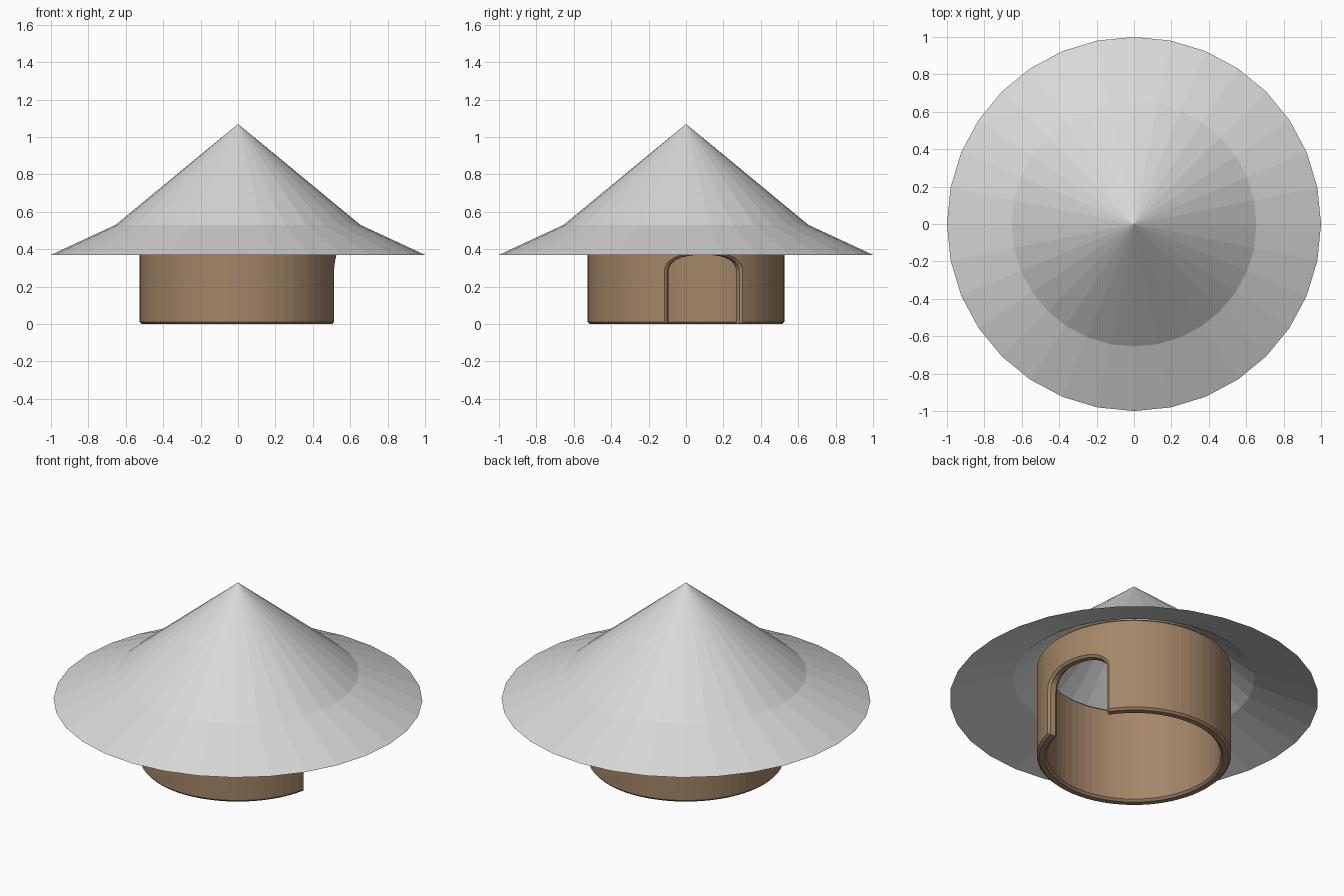
import bpy, bmesh, math

if "Cube" in bpy.data.objects:
    bpy.data.objects.remove(bpy.data.objects["Cube"])


def material(name, rgb):
    m = bpy.data.materials.new(name)
    m.diffuse_color = (*rgb, 1)
    m.use_nodes = True
    m.node_tree.nodes["Principled BSDF"].inputs["Base Color"].default_value = m.diffuse_color
    return m


def make_object(name, bm, mat=None):
    bmesh.ops.recalc_face_normals(bm, faces=bm.faces)
    mesh = bpy.data.meshes.new(name)
    bm.to_mesh(mesh)
    bm.free()
    obj = bpy.data.objects.new(name, mesh)
    bpy.context.collection.objects.link(obj)
    if mat:
        mesh.materials.append(mat)
    return obj


def lathe(profile, sides, closed=False):
    """Revolve (radius, z) points around z; radius 0 becomes a tip."""
    bm = bmesh.new()
    pts = [bm.verts.new((r, 0, z)) for r, z in profile]
    pairs = list(zip(pts, pts[1:])) + ([(pts[-1], pts[0])] if closed else [])
    edges = [bm.edges.new(p) for p in pairs]
    bmesh.ops.spin(bm, geom=pts + edges, cent=(0, 0, 0), axis=(0, 0, 1),
                   angle=math.tau, steps=sides, use_duplicate=False)
    bmesh.ops.remove_doubles(bm, verts=bm.verts, dist=1e-4)
    return bm


roof_grey = material("roof grey", (0.69, 0.69, 0.69))
clay_brown = material("clay brown", (0.37, 0.24, 0.137))

# Conical roof shell: flatter eave, thin at the rim, thicker at the bend
make_object("roof", lathe([(0, 1.07), (0.655, 0.53), (1.0, 0.37),
                           (0.655, 0.49), (0, 1.03)], 32), roof_grey)

# Round hollow wall, open at top and bottom, with chamfered rims
OUT, INN, H, C = 0.527, 0.472, 0.565, 0.012
wall = make_object("wall", lathe([(OUT - C, 0), (OUT, C), (OUT, H - C), (OUT - C, H),
                                  (INN + C, H), (INN, H - C), (INN, C), (INN + C, 0)],
                                 64, closed=True), clay_brown)

# Doorway cutter: radial jambs and flattened arch, flared to chamfer the opening
MID, HALF, SPRING, TOP = math.radians(11.2), math.radians(22.5), 0.27, 0.37
sections = [(0.44, 0.044), (INN + C, 0), (OUT - C, 0), (0.56, 0.045)]
bm = bmesh.new()
rings = []
for radius, flare in sections:
    half = HALF + flare / 0.5
    pts = []
    for i in range(17):
        a = math.pi * (1 - i / 16)
        c, s = math.cos(a), max(0.0, math.sin(a))
        pts.append((half * math.copysign(abs(c) ** 0.8, c),
                    SPRING + (TOP + flare - SPRING) * s ** 0.8))
    # floor edge follows the same angles so the cutter bends with the wall
    pts += [(ang, -0.1) for ang, z in reversed(pts)]
    rings.append([bm.verts.new((radius * math.cos(MID + ang),
                                radius * math.sin(MID + ang), z)) for ang, z in pts])
n = len(rings[0])
for a, b in zip(rings, rings[1:]):
    for i in range(n):
        j = (i + 1) % n
        bm.faces.new((a[i], a[j], b[j], b[i]))
for ring in (rings[0], rings[-1]):
    for i in range(n // 2 - 1):
        bm.faces.new((ring[i], ring[i + 1], ring[n - 2 - i], ring[n - 1 - i]))
cutter = make_object("doorway_cutter", bm)
cutter.hide_render = True
cutter.hide_viewport = True

cut = wall.modifiers.new("doorway", 'BOOLEAN')
cut.operation, cut.solver, cut.object = 'DIFFERENCE', 'EXACT', cutter
